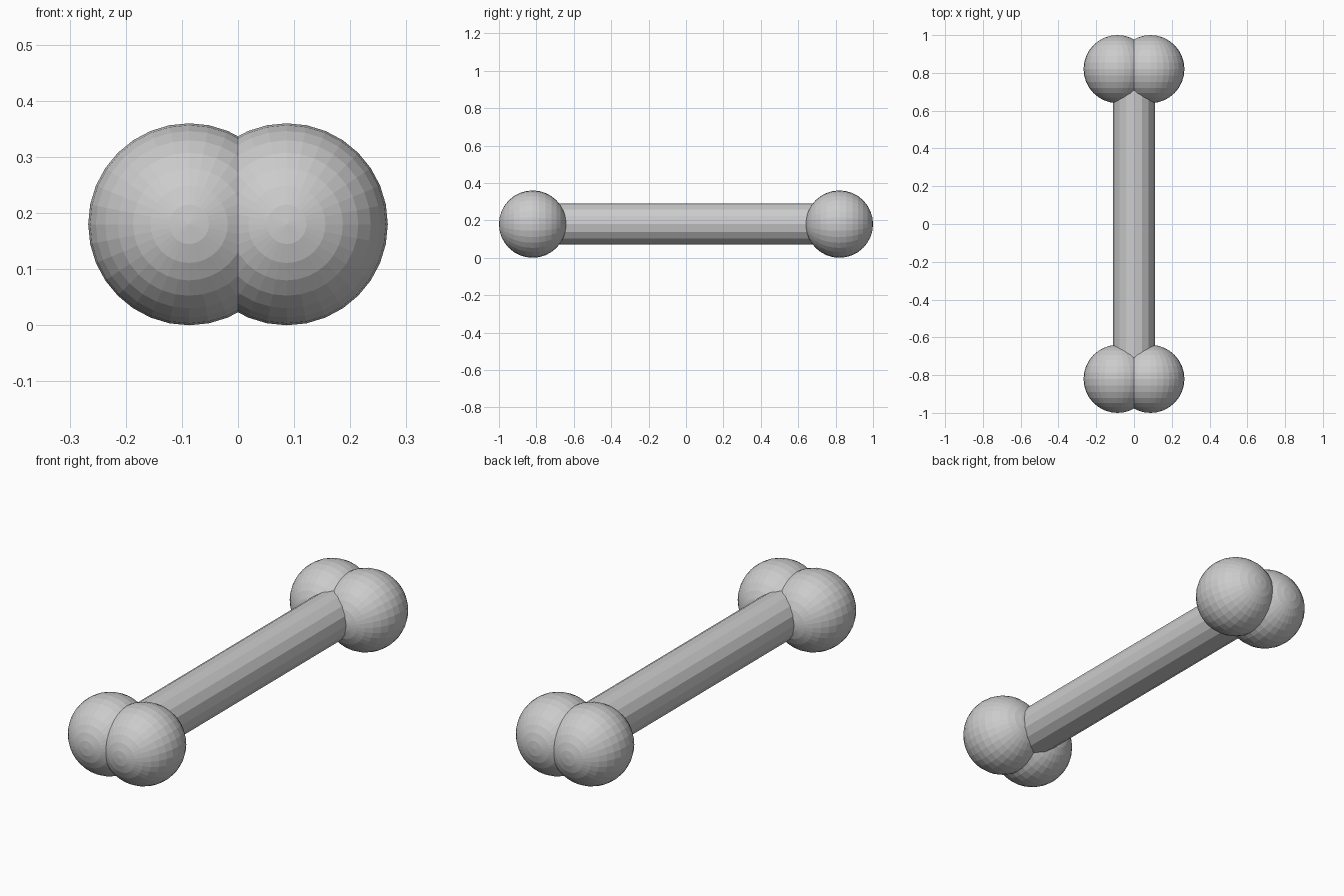
import bpy
from math import pi

if "Cube" in bpy.data.objects:
    bpy.data.objects.remove(bpy.data.objects["Cube"])

R = 0.18          # knob radius
KX, KY = 0.087, 0.82

# Shaft: 16-sided flat cylinder running along y
bpy.ops.mesh.primitive_cylinder_add(vertices=16, radius=0.11, depth=2 * KY,
                                    location=(0, 0, R), rotation=(pi / 2, 0, 0))
bpy.context.object.name = "shaft"

# Knobs: a pair of overlapping spheres at each end, poles along y
for y, end in ((-KY, "front"), (KY, "back")):
    for x, side in ((-KX, "left"), (KX, "right")):
        bpy.ops.mesh.primitive_uv_sphere_add(segments=32, ring_count=16, radius=R,
                                             location=(x, y, R), rotation=(pi / 2, 0, 0))
        bpy.context.object.name = f"{end}_{side}_knob"
